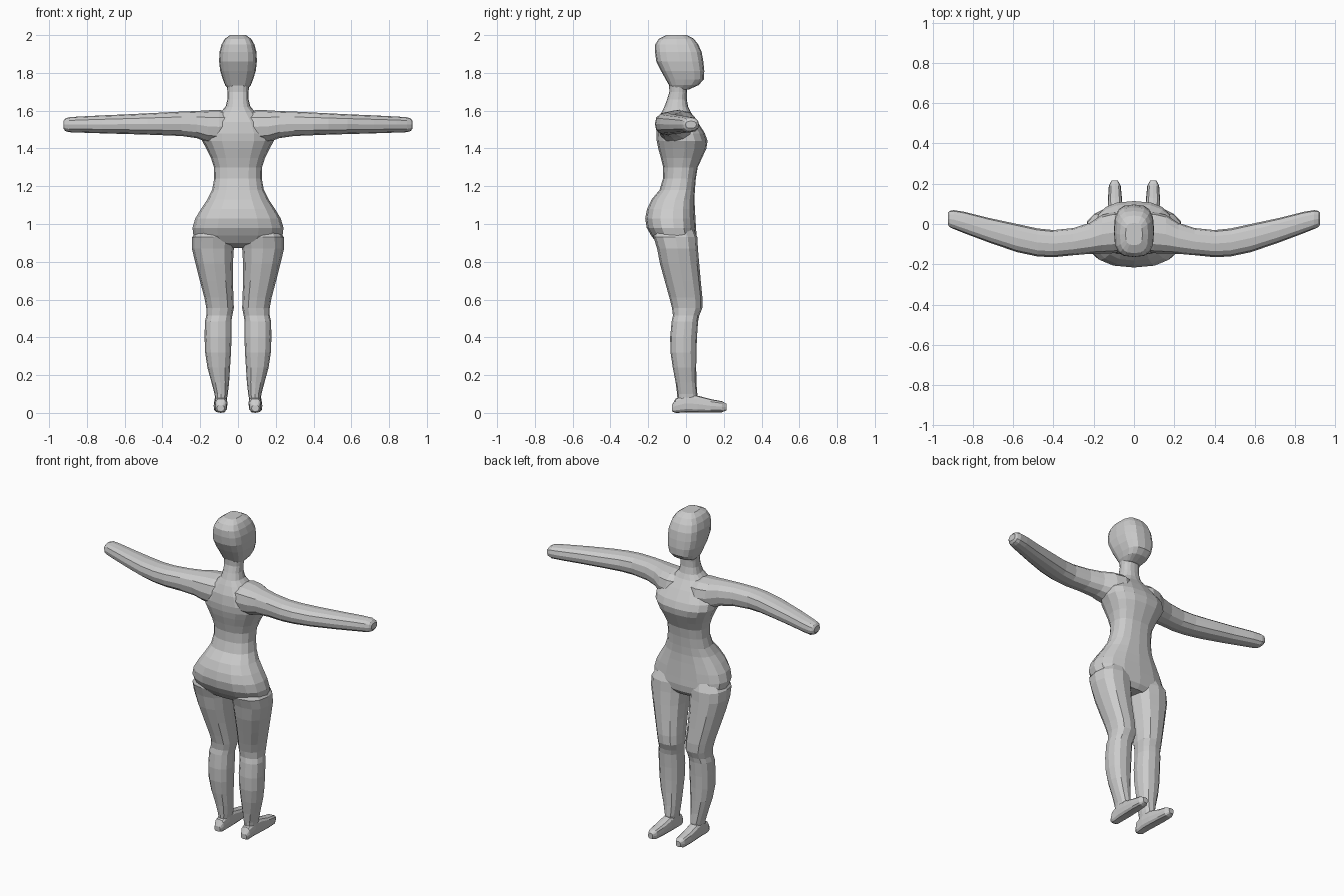
import bpy, bmesh
from math import cos, sin, pi


def loft(name, axis, rings, sides=16, power=2.4, mid=0.5, flip=1):
    """Skin rounded rings (pos, a0, a1, b0, b1) stacked along an axis.
    axis z: a=x, b=y   axis x: a=y, b=z   axis y: a=x, b=z"""
    bm = bmesh.new()
    loops = []
    for pos, a0, a1, b0, b1 in rings:
        loop = []
        cb = b0 + (b1 - b0) * mid
        for i in range(sides):
            t = 2 * pi * i / sides
            c, s = cos(t), sin(t)
            c = abs(c) ** (2 / power) * (1 if c > 0 else -1)
            s = abs(s) ** (2 / power) * (1 if s > 0 else -1)
            a = (a0 + a1) / 2 + c * (a1 - a0) / 2
            b = cb + s * ((b1 - cb) if s > 0 else (cb - b0))
            p = {"z": (a, b, pos), "x": (pos, a, b), "y": (a, pos, b)}[axis]
            loop.append(bm.verts.new((p[0] * flip, p[1], p[2])))
        loops.append(loop)
    for lo, hi in zip(loops, loops[1:]):
        for i in range(sides):
            j = (i + 1) % sides
            bm.faces.new((lo[i], lo[j], hi[j], hi[i]))
    bm.faces.new(loops[0])
    bm.faces.new(loops[-1])
    bmesh.ops.recalc_face_normals(bm, faces=bm.faces)
    mesh = bpy.data.meshes.new(name)
    bm.to_mesh(mesh)
    bm.free()
    ob = bpy.data.objects.new(name, mesh)
    bpy.context.collection.objects.link(ob)
    return ob


# torso and neck: (z, half width, back y, front y)
torso = [
    (0.872, 0.08, -0.07, 0.03), (0.90, 0.19, -0.155, 0.052),
    (0.94, 0.236, -0.185, 0.056), (0.98, 0.241, -0.208, 0.053),
    (1.03, 0.226, -0.216, 0.05), (1.08, 0.196, -0.206, 0.047),
    (1.13, 0.162, -0.182, 0.045), (1.18, 0.137, -0.14, 0.047),
    (1.24, 0.126, -0.122, 0.052), (1.30, 0.127, -0.121, 0.062),
    (1.35, 0.143, -0.133, 0.085), (1.40, 0.168, -0.147, 0.108),
    (1.44, 0.19, -0.155, 0.114), (1.48, 0.19, -0.157, 0.1),
    (1.54, 0.15, -0.15, 0.062), (1.59, 0.095, -0.13, 0.026),
    (1.62, 0.066, -0.115, 0.012), (1.66, 0.056, -0.1, 0.004),
    (1.70, 0.056, -0.088, 0.004), (1.74, 0.06, -0.09, 0.01)]
body = loft("body", "z", [(z, -w, w, b, f) for z, w, b, f in torso], mid=0.55)

# head, boxier than the rest
head = [
    (1.712, 0.05, -0.075, 0.015), (1.735, 0.068, -0.09, 0.066),
    (1.765, 0.08, -0.107, 0.094), (1.81, 0.094, -0.132, 0.097),
    (1.86, 0.1, -0.157, 0.092), (1.91, 0.098, -0.164, 0.083),
    (1.95, 0.087, -0.163, 0.065), (1.98, 0.07, -0.145, 0.042),
    (2.0, 0.042, -0.105, 0.005)]
parts = [loft("head", "z", [(z, -w, w, b, f) for z, w, b, f in head], power=3)]

arm = [
    (0.03, -0.13, 0.04, 1.46, 1.59), (0.10, -0.145, 0.06, 1.425, 1.604),
    (0.16, -0.147, 0.045, 1.432, 1.602), (0.22, -0.148, 0.006, 1.455, 1.598),
    (0.30, -0.155, -0.02, 1.466, 1.595), (0.40, -0.165, -0.03, 1.47, 1.59),
    (0.48, -0.161, -0.022, 1.473, 1.586), (0.58, -0.14, 0.0, 1.476, 1.581),
    (0.72, -0.092, 0.03, 1.48, 1.575), (0.84, -0.047, 0.06, 1.484, 1.569),
    (0.895, -0.025, 0.069, 1.486, 1.565), (0.915, -0.015, 0.065, 1.493, 1.558),
    (0.925, -0.003, 0.055, 1.507, 1.545)]
leg = [
    (1.0, 0.04, 0.19, -0.15, 0.03), (0.93, 0.02, 0.243, -0.172, 0.06),
    (0.87, 0.022, 0.244, -0.153, 0.063), (0.79, 0.027, 0.225, -0.138, 0.07),
    (0.70, 0.027, 0.202, -0.113, 0.078), (0.61, 0.024, 0.178, -0.088, 0.087),
    (0.555, 0.022, 0.168, -0.074, 0.086), (0.515, 0.03, 0.168, -0.069, 0.07),
    (0.485, 0.035, 0.175, -0.076, 0.064), (0.40, 0.034, 0.177, -0.084, 0.058),
    (0.32, 0.037, 0.174, -0.082, 0.055), (0.24, 0.042, 0.162, -0.07, 0.054),
    (0.16, 0.047, 0.14, -0.055, 0.055), (0.10, 0.054, 0.124, -0.047, 0.06),
    (0.05, 0.063, 0.118, -0.045, 0.055)]
foot = [
    (-0.075, 0.072, 0.111, 0.008, 0.04), (-0.055, 0.061, 0.12, 0.0, 0.075),
    (0.0, 0.056, 0.124, 0.002, 0.1), (0.06, 0.056, 0.127, 0.002, 0.092),
    (0.13, 0.06, 0.129, 0.002, 0.073), (0.19, 0.066, 0.125, 0.003, 0.062),
    (0.215, 0.08, 0.112, 0.014, 0.048)]

# limbs on both sides
for side, flip in (("right", 1), ("left", -1)):
    parts.append(loft(side + "_arm", "x", arm, sides=12, flip=flip))
    parts.append(loft(side + "_leg", "z", leg, sides=12, flip=flip))
    parts.append(loft(side + "_foot", "y", foot, sides=12, power=3, flip=flip))

# merge everything into one continuous skin
bpy.context.view_layer.objects.active = body
for part in parts:
    mod = body.modifiers.new("merge", "BOOLEAN")
    mod.operation = "UNION"
    mod.solver = "EXACT"
    mod.object = part
    bpy.ops.object.modifier_apply(modifier=mod.name)
    bpy.data.objects.remove(part, do_unlink=True)
